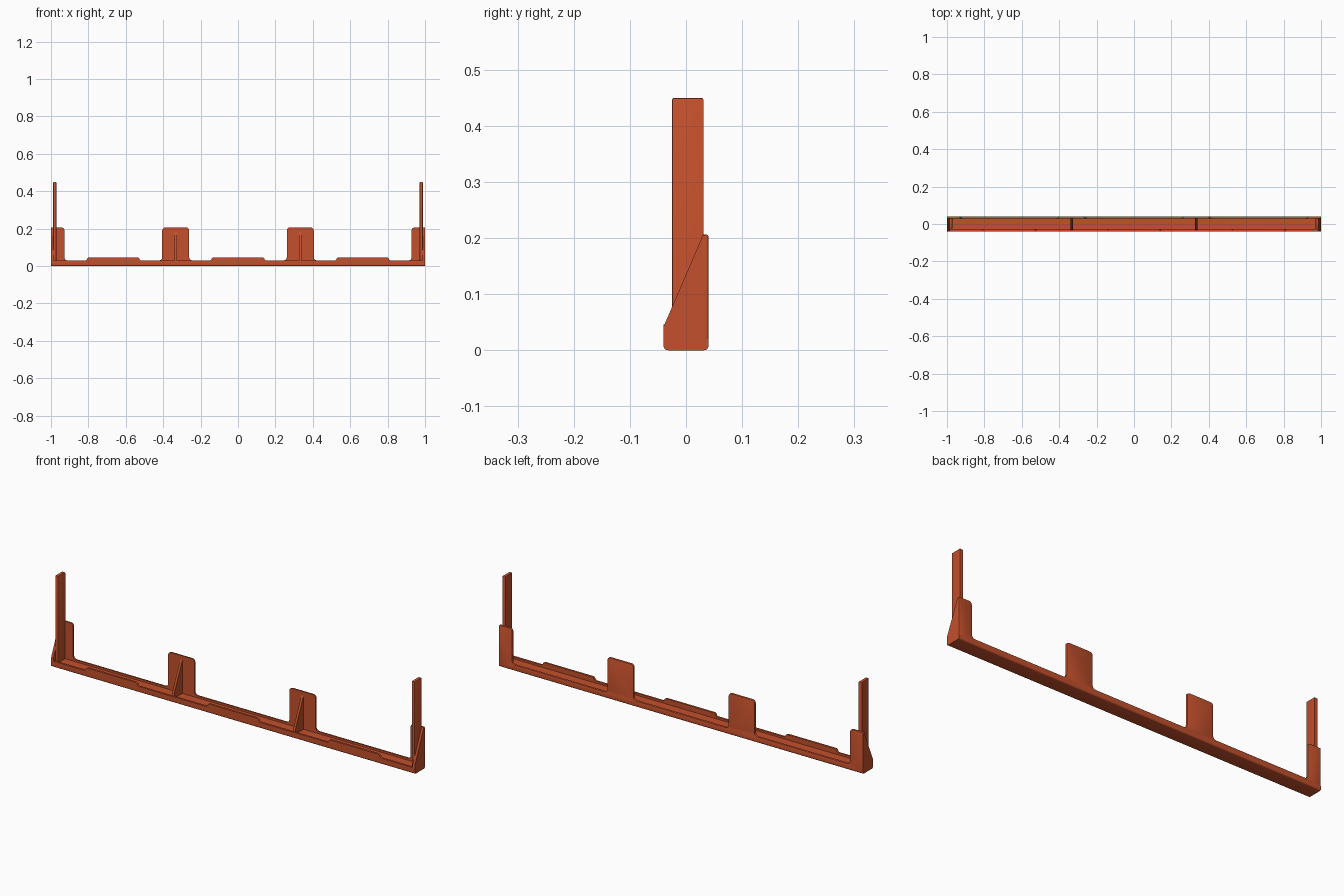
import bpy, bmesh
from mathutils import Vector

if "Cube" in bpy.data.objects:
    bpy.data.objects.remove(bpy.data.objects["Cube"])

mat = bpy.data.materials.new("burnt_orange")
mat.diffuse_color = (0.55, 0.08, 0.025, 1)
mat.use_nodes = True
mat.node_tree.nodes["Principled BSDF"].inputs["Base Color"].default_value = mat.diffuse_color


def rounded(points, steps=5):
    """Turn (u, v, radius) corners into a smooth-cornered outline."""
    out = []
    n = len(points)
    for i, (u, v, r) in enumerate(points):
        p = Vector((u, v))
        if r == 0:
            out.append(p)
            continue
        a = p + (Vector(points[i - 1][:2]) - p).normalized() * r
        b = p + (Vector(points[(i + 1) % n][:2]) - p).normalized() * r
        for k in range(steps + 1):
            t = k / steps
            c = 0.42  # blend weight giving a near-circular corner
            q0, q1 = a.lerp(p, 1 - c + 0.0), b.lerp(p, 1 - c)
            out.append((1 - t) ** 3 * a + 3 * t * (1 - t) ** 2 * q0
                       + 3 * t * t * (1 - t) * q1 + t ** 3 * b)
    return out


def extrude(name, outline, lo, hi, axis, bevel=0, pick=None):
    """Extrude an outline along x (outline is y,z) or y (outline is x,z)."""
    bm = bmesh.new()

    def put(p, d):
        return (d, p[0], p[1]) if axis == "x" else (p[0], d, p[1])

    verts = [bm.verts.new(put(p, lo)) for p in outline]
    face = bm.faces.new(verts)
    res = bmesh.ops.extrude_face_region(bm, geom=[face])
    step = (hi - lo, 0, 0) if axis == "x" else (0, hi - lo, 0)
    bmesh.ops.translate(bm, vec=step,
                        verts=[g for g in res["geom"] if isinstance(g, bmesh.types.BMVert)])
    bmesh.ops.recalc_face_normals(bm, faces=bm.faces)
    if bevel:
        edges = [e for e in bm.edges if pick(e)]
        bmesh.ops.bevel(bm, geom=edges, offset=bevel, segments=2, profile=0.5,
                        affect='EDGES', clamp_overlap=True)
    mesh = bpy.data.meshes.new(name)
    bm.to_mesh(mesh)
    bm.free()
    mesh.materials.append(mat)
    obj = bpy.data.objects.new(name, mesh)
    bpy.context.collection.objects.link(obj)
    bpy.context.view_layer.objects.active = obj
    bpy.ops.object.select_all(action='DESELECT')
    obj.select_set(True)
    bpy.ops.object.shade_smooth_by_angle()
    return obj


LOW, LIP, TAB = 0.03, 0.046, 0.206

# Floor bar with rounded lower long edges
extrude("floor_bar", rounded([(-0.04, 0, 0.008), (0.04, 0, 0.008),
                              (0.04, 0.02, 0), (-0.04, 0.02, 0)]), -1, 1, "x")

# Back wall: low rail rising into four rounded tabs
wall = [(1, 0.01, 0), (-1, 0.01, 0), (-1, TAB, 0.004),
        (-0.928, TAB, 0.016), (-0.928, LOW, 0.018)]
for cx in (-0.333, 0.333):
    wall += [(cx - 0.072, LOW, 0.018), (cx - 0.072, TAB, 0.016),
             (cx + 0.072, TAB, 0.016), (cx + 0.072, LOW, 0.018)]
wall += [(0.928, LOW, 0.018), (0.928, TAB, 0.016), (1, TAB, 0.004)]
extrude("back_wall", rounded(wall), 0.03, 0.04, "y", 0.003,
        lambda e: all(v.co.y > 0.035 for v in e.verts)
        and max(v.co.z for v in e.verts) > 0.025)

# Front lip with three raised stretches
lip = [(1, 0.01, 0), (-1, 0.01, 0), (-1, LOW, 0)]
for cx in (-0.667, 0, 0.667):
    lip += [(cx - 0.144, LOW, 0.007), (cx - 0.138, LIP, 0.007),
            (cx + 0.138, LIP, 0.007), (cx + 0.144, LOW, 0.007)]
lip += [(1, LOW, 0)]
extrude("front_lip", rounded(lip, 3), -0.04, -0.03, "y")

# Thin triangular ribs bracing the middle tabs
rib = [Vector(p) for p in ((-0.032, 0.015), (0.032, 0.015), (0.032, 0.19), (-0.032, 0.045))]
for side, cx in (("left", -0.333), ("right", 0.333)):
    extrude(side + "_rib", rib, cx - 0.006, cx + 0.006, "x")

# Sloped end walls and tall end posts
end = [Vector(p) for p in ((-0.04, 0.008), (0.035, 0.008), (0.035, TAB - 0.001),
                           (0.03, TAB - 0.001), (-0.04, 0.042))]
post = [Vector(p) for p in ((-0.025, 0.015), (0.031, 0.015), (0.031, 0.45), (-0.025, 0.45))]
for side, s in (("left", -1), ("right", 1)):
    extrude(side + "_end_wall", end, *sorted((s * 0.987, s * 1.0)), "x")
    extrude(side + "_post", post, *sorted((s * 0.971, s * 0.988)), "x", 0.004,
            lambda e: all(v.co.z > 0.4 for v in e.verts)
            or all(v.co.y < 0 for v in e.verts) and max(v.co.z for v in e.verts) > 0.4)
